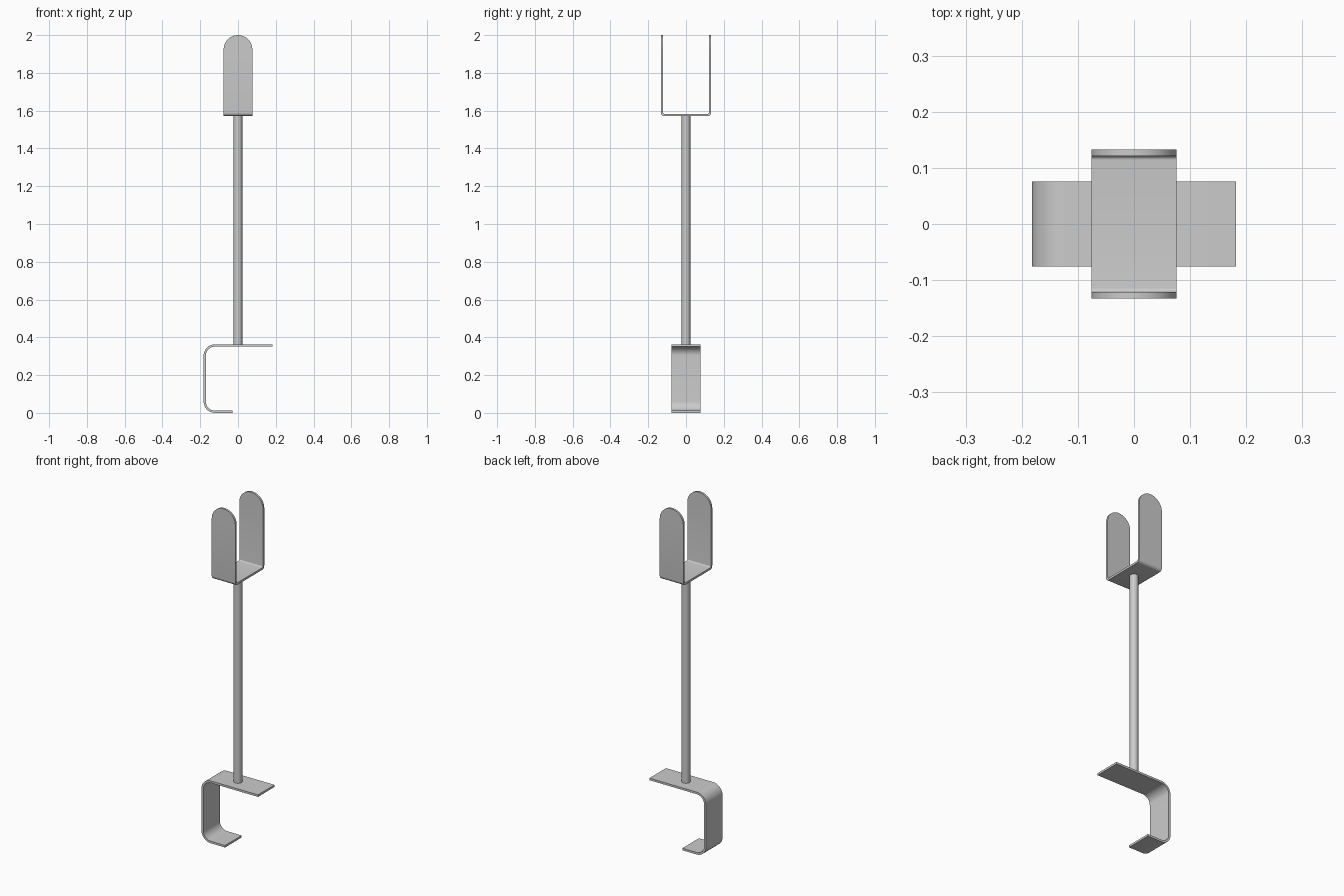
import bpy, bmesh
from math import pi, sin, sqrt
from mathutils import Vector

cube = bpy.data.objects.get("Cube")
if cube:
    bpy.data.objects.remove(cube)

THICK = 0.012
HALF_W = 0.076
TOP = 2.0

steel = bpy.data.materials.new("grey_steel")
steel.use_nodes = True
GREY = (0.6, 0.6, 0.6, 1)
steel.diffuse_color = GREY
steel.node_tree.nodes["Principled BSDF"].inputs["Base Color"].default_value = GREY


def finish(bm, name):
    bmesh.ops.remove_doubles(bm, verts=bm.verts, dist=1e-5)
    bmesh.ops.recalc_face_normals(bm, faces=bm.faces)
    mesh = bpy.data.meshes.new(name)
    bm.to_mesh(mesh)
    bm.free()
    obj = bpy.data.objects.new(name, mesh)
    bpy.context.collection.objects.link(obj)
    mesh.materials.append(steel)
    bpy.ops.object.select_all(action="DESELECT")
    obj.select_set(True)
    bpy.context.view_layer.objects.active = obj
    bpy.ops.object.shade_smooth_by_angle(angle=pi / 6)
    return obj


def round_corners(corners, radius, steps):
    """Centre line and normals of a right-angled path with filleted corners."""
    pts = [Vector(c) for c in corners]

    def left(d):
        return Vector((-d.y, d.x))

    out = [(pts[0], left((pts[1] - pts[0]).normalized()))]
    for a, b, c in zip(pts, pts[1:], pts[2:]):
        d0, d1 = (b - a).normalized(), (c - b).normalized()
        centre = b + (d1 - d0) * radius
        for i in range(steps + 1):
            t = i / steps * pi / 2
            spoke = d0 * sin(t) - d1 * sin(pi / 2 - t)
            tangent = d0 * sin(pi / 2 - t) + d1 * sin(t)
            out.append((centre + spoke * radius, left(tangent)))
    out.append((pts[-1], left((pts[-1] - pts[-2]).normalized())))
    return out


def bent_strip(name, path, place, half_width):
    """Sheet metal strip lofted along a path, with a width at each point."""
    bm = bmesh.new()
    rings = []
    for p, n in path:
        w = half_width(p.y)
        section = ((1, -w), (1, w), (-1, w), (-1, -w))
        rings.append([bm.verts.new(place(p + n * side * THICK / 2, s))
                      for side, s in section])
    for r0, r1 in zip(rings, rings[1:]):
        for i in range(4):
            j = (i + 1) % 4
            bm.faces.new((r0[i], r0[j], r1[j], r1[i]))
    bm.faces.new(rings[0])
    bm.faces.new(rings[-1])
    return finish(bm, name)


# Hook-shaped clamp at the foot
half = THICK / 2
side_x, plate_z = -0.182 + half, 0.363 - half
clamp_path = round_corners(
    [(-0.03, half), (side_x, half), (side_x, plate_z), (0.182, plate_z)], 0.054, 12)
bent_strip("clamp", clamp_path, lambda p, s: (p.x, s, p.y), lambda z: HALF_W)

# U-shaped fork with rounded upper ends
arm_y, base_z = 0.133 - half, 1.571 + half
arc_z = TOP - HALF_W
fork_path = round_corners(
    [(-arm_y, arc_z), (-arm_y, base_z), (arm_y, base_z), (arm_y, arc_z)], 0.013, 6)
ARC = 16
rise = [arc_z + HALF_W * sin(i / ARC * pi / 2) for i in range(1, ARC + 1)]
first, last = fork_path[0], fork_path[-1]
fork_path = ([(Vector((-arm_y, z)), first[1]) for z in reversed(rise)] + fork_path
             + [(Vector((arm_y, z)), last[1]) for z in rise])


def fork_width(z):
    over = max(0, z - arc_z)
    return max(0.0005, sqrt(max(0, HALF_W ** 2 - over ** 2)))


bent_strip("fork", fork_path, lambda p, s: (s, p.x, p.y), fork_width)

# Upright pole joining clamp and fork
bottom, top = plate_z, base_z
bm = bmesh.new()
bmesh.ops.create_cone(bm, cap_ends=True, segments=32, radius1=0.0225,
                      radius2=0.0225, depth=top - bottom)
bmesh.ops.translate(bm, verts=bm.verts, vec=(0, 0, (top + bottom) / 2))
finish(bm, "pole")
